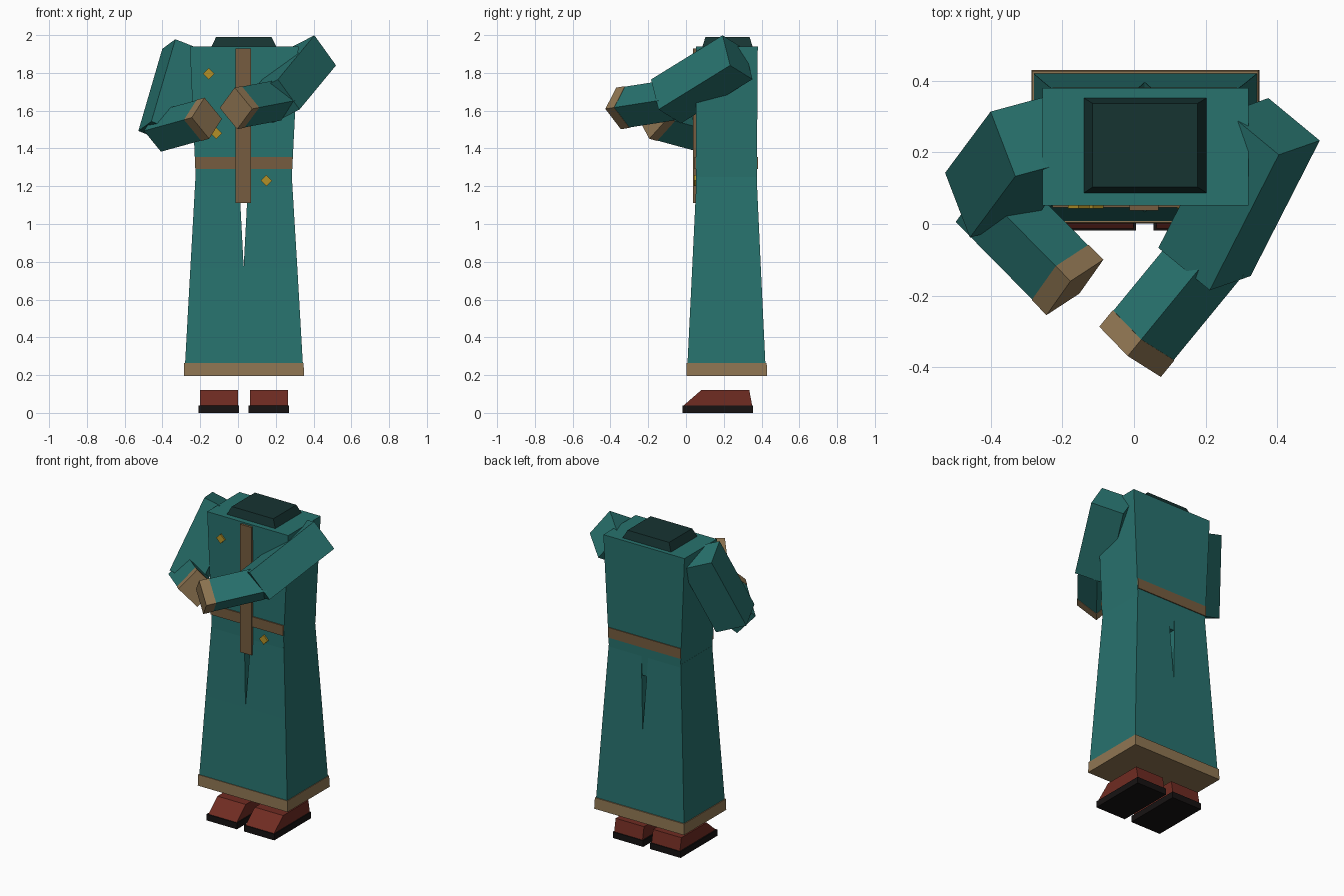
import bpy, bmesh
from mathutils import Vector

if "Cube" in bpy.data.objects:
    bpy.data.objects.remove(bpy.data.objects["Cube"])


def material(name, rgb):
    m = bpy.data.materials.new(name)
    m.diffuse_color = (*rgb, 1)
    m.use_nodes = True
    m.node_tree.nodes["Principled BSDF"].inputs["Base Color"].default_value = m.diffuse_color
    return m


TEAL = material("teal_cloth", (0.021, 0.168, 0.155))
DARK = material("dark_collar", (0.008, 0.033, 0.031))
TAN = material("tan_trim", (0.275, 0.18, 0.085))
BROWN = material("brown_leather", (0.18, 0.108, 0.05))
RED = material("red_leather", (0.16, 0.025, 0.016))
BLACK = material("black_sole", (0.008, 0.006, 0.006))
GOLD = material("gold", (0.45, 0.28, 0.02))


def loft(name, rings, mat):
    """Closed solid through rings of corner points."""
    bm = bmesh.new()
    loops = [[bm.verts.new(p) for p in ring] for ring in rings]
    for a, b in zip(loops, loops[1:]):
        n = len(a)
        for i in range(n):
            bm.faces.new((a[i], a[(i + 1) % n], b[(i + 1) % n], b[i]))
    bm.faces.new(loops[0][::-1])
    bm.faces.new(loops[-1])
    bmesh.ops.recalc_face_normals(bm, faces=bm.faces)
    me = bpy.data.meshes.new(name)
    bm.to_mesh(me)
    bm.free()
    me.materials.append(mat)
    ob = bpy.data.objects.new(name, me)
    bpy.context.collection.objects.link(ob)
    return ob


def stack(name, mat, *levels):
    """Tapered block from levels of (x0, x1, y0, y1, z)."""
    return loft(name, [[(x0, y0, z), (x1, y0, z), (x1, y1, z), (x0, y1, z)]
                       for x0, x1, y0, y1, z in levels], mat)


def beam(name, mat, start, end, side, size):
    """Square bar from start to end, one face turned towards side."""
    start, end, u = Vector(start), Vector(end), Vector(side)
    d = (end - start).normalized()
    u = (u - d * u.dot(d)).normalized()
    v = d.cross(u)
    h = size / 2
    corners = [u * h + v * h, v * h - u * h, -u * h - v * h, u * h - v * h]
    return loft(name, [[p + c for c in corners] for p in (start, end)], mat)


# Boots
for side, x0, x1 in (("left", -0.21, 0.005), ("right", 0.055, 0.27)):
    stack(side + "_sole", BLACK, (x0, x1, -0.018, 0.355, 0), (x0, x1, -0.018, 0.355, 0.04))
    stack(side + "_boot", RED, (x0 + 0.008, x1 - 0.006, -0.012, 0.35, 0.04),
          (x0 + 0.008, x1 - 0.006, 0.08, 0.335, 0.12))

# Robe skirt: joined below, split in two above
stack("hem", TAN, (-0.287, 0.35, 0.002, 0.43, 0.195), (-0.285, 0.347, 0.004, 0.427, 0.265))
stack("skirt", TEAL, (-0.28, 0.343, 0.008, 0.42, 0.265), (-0.252, 0.314, 0.033, 0.396, 0.77))
stack("skirt_left_panel", TEAL, (-0.252, 0.03, 0.033, 0.396, 0.77),
      (-0.225, 0.005, 0.056, 0.374, 1.25))
stack("skirt_right_panel", TEAL, (0.03, 0.314, 0.033, 0.396, 0.77),
      (0.055, 0.285, 0.056, 0.374, 1.25))

# Torso, collar and trims
stack("torso", TEAL, (-0.218, 0.278, 0.054, 0.374, 1.11), (-0.255, 0.32, 0.052, 0.38, 1.94))
stack("collar", DARK, (-0.14, 0.203, 0.087, 0.352, 1.94), (-0.116, 0.178, 0.103, 0.337, 1.99))
stack("belt", BROWN, (-0.226, 0.286, 0.046, 0.381, 1.29), (-0.228, 0.288, 0.046, 0.381, 1.355))
stack("front_band", BROWN, (-0.012, 0.068, 0.038, 0.056, 1.11), (-0.012, 0.068, 0.038, 0.056, 1.93))

# Diamond studs
for i, (x, z) in enumerate(((-0.155, 1.795), (-0.115, 1.48), (0.15, 1.23))):
    r = 0.03
    loft(f"stud_{i + 1}", [[(x - r, y, z), (x, y, z - r), (x + r, y, z), (x, y, z + r)]
                           for y in (0.043, 0.058)], GOLD)

# Arms: shoulder, elbow, upper arm facing, hand tip, forearm direction, forearm facing
ARMS = {
    "left": ((-0.276, 0.248, 1.917), (-0.403, 0.077, 1.482), (-0.072, 0.185, -0.055),
             (-0.165, -0.177, 1.56), (-0.69, 0.70, -0.19), (0.089, 0.065, -0.115)),
    "right": ((0.39, 0.2725, 1.8825), (0.197, -0.106, 1.649), (0.115, 0.04, -0.16),
              (-0.011, -0.357, 1.612), (0.63, 0.768, 0.12), (0.081, -0.084, 0.11)),
}
for side, (shoulder, elbow, face, tip, way, fore_face) in ARMS.items():
    beam(side + "_upper_arm", TEAL, shoulder, elbow, face, 0.2)
    tip, way = Vector(tip), Vector(way).normalized()
    beam(side + "_cuff", TAN, tip, tip + way * 0.06, fore_face, 0.157)
    beam(side + "_forearm", TEAL, tip + way * 0.06, tip + way * 0.37, fore_face, 0.154)
